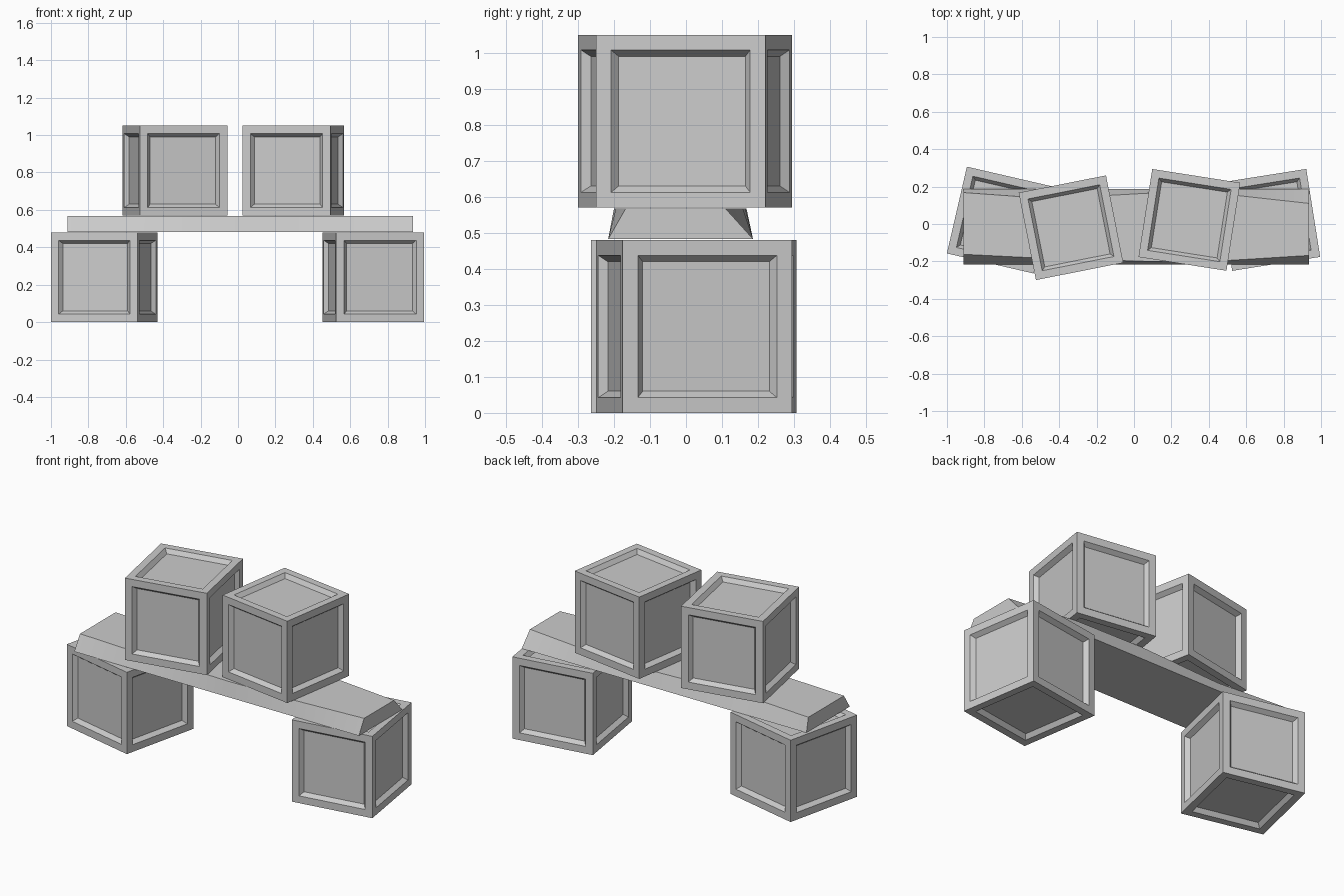
import bpy
import bmesh
from math import radians
from mathutils import Matrix

SIZE = 0.476      # crate edge length
HEIGHT = 0.48
PLANK_LOW, PLANK_HIGH = 0.483, 0.567

default = bpy.data.objects.get("Cube")
if default:
    bpy.data.objects.remove(default, do_unlink=True)

# Single plain colour
grey = bpy.data.materials.new("plain_grey")
grey.use_nodes = True
colour = (0.6, 0.6, 0.6, 1)
grey.diffuse_color = colour
for node in grey.node_tree.nodes:
    if node.type == 'BSDF_PRINCIPLED':
        node.inputs["Base Color"].default_value = colour
        node.inputs["Roughness"].default_value = 0.8


def finish(bm, name):
    bmesh.ops.recalc_face_normals(bm, faces=bm.faces[:])
    mesh = bpy.data.meshes.new(name)
    bm.to_mesh(mesh)
    bm.free()
    mesh.materials.append(grey)
    obj = bpy.data.objects.new(name, mesh)
    bpy.context.scene.collection.objects.link(obj)
    return obj


def crate(name, x, y, base, angle):
    """Cube with a framed, sloping recessed panel on all six sides."""
    bm = bmesh.new()
    bmesh.ops.create_cube(bm, size=1, matrix=Matrix.Diagonal((SIZE, SIZE, HEIGHT, 1)))
    sides = bm.faces[:]
    bmesh.ops.inset_individual(bm, faces=sides, thickness=0.06)
    bmesh.ops.inset_individual(bm, faces=sides, thickness=0.025, depth=-0.024)
    obj = finish(bm, name)
    obj.location = (x, y, base + HEIGHT / 2)
    obj.rotation_euler.z = radians(angle)


# Two supporting crates and two stacked crates
crate("lower_right_crate", -0.715, 0.021, 0, -13)
crate("lower_left_crate", 0.723, 0.022, 0, 9)
crate("upper_right_crate", -0.337, -0.02, 0.57, 11.2)
crate("upper_left_crate", 0.296, 0.022, 0.57, -8.9)

# Plank with a flat base and uneven chamfered sides: x, top front y, top back y
sections = [(-0.912, -0.162, 0.168), (-0.45, -0.185, 0.135), (0.08, -0.2, 0.165),
            (0.5, -0.195, 0.158), (0.936, -0.168, 0.11)]
bm = bmesh.new()
rings = []
for x, front, back in sections:
    ring = [(x, -0.216, PLANK_LOW), (x, 0.186, PLANK_LOW),
            (x, back, PLANK_HIGH), (x, front, PLANK_HIGH)]
    rings.append([bm.verts.new(p) for p in ring])
for a, b in zip(rings, rings[1:]):
    for i in range(4):
        j = (i + 1) % 4
        bm.faces.new((a[i], a[j], b[j], b[i]))
bm.faces.new(rings[0])
bm.faces.new(rings[-1])
plank = finish(bm, "plank")

# Soften only the gentle bends along the plank
bpy.ops.object.select_all(action='DESELECT')
plank.select_set(True)
bpy.context.view_layer.objects.active = plank
bpy.ops.object.shade_smooth_by_angle(angle=radians(30))
